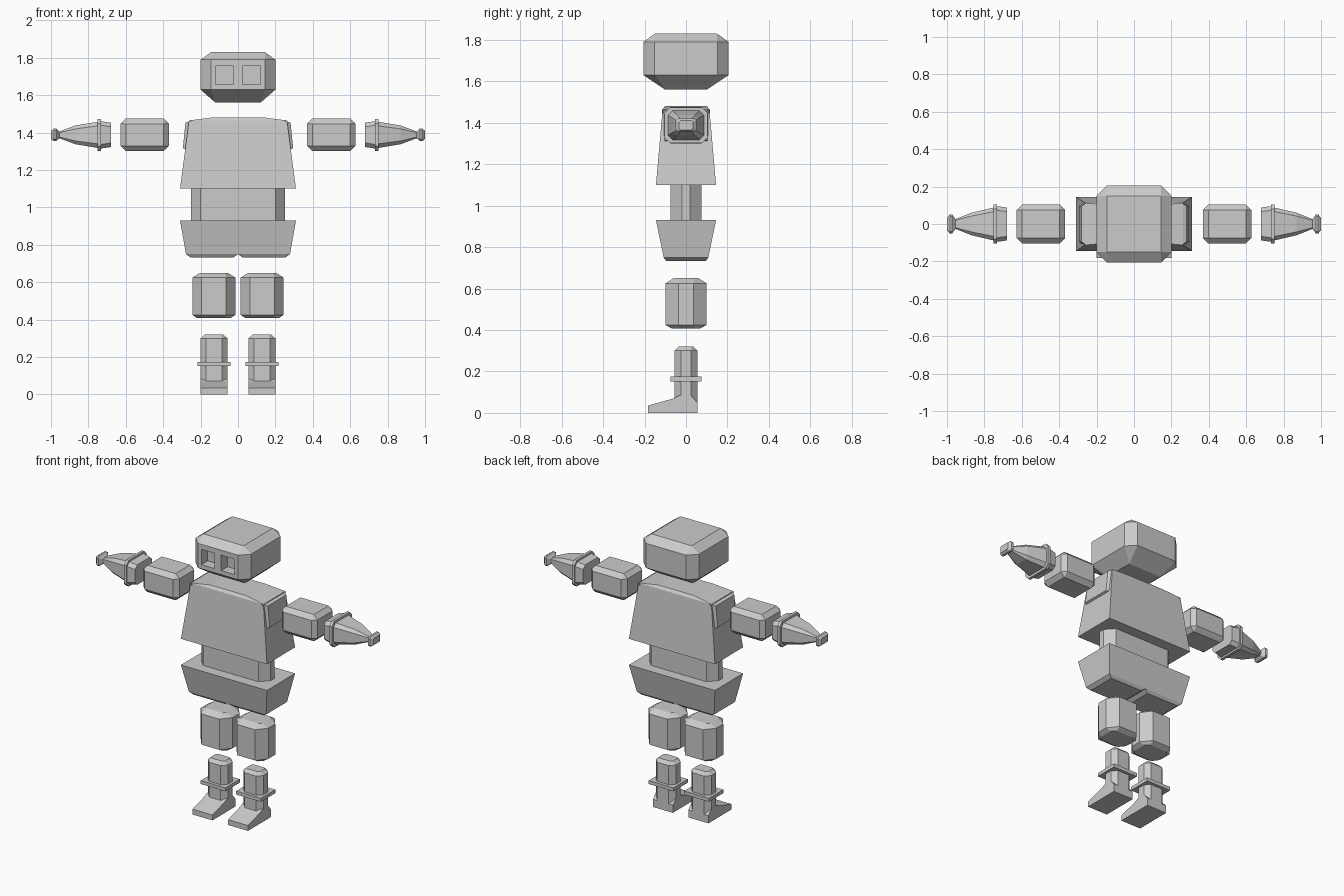
import bpy, bmesh
from mathutils import Vector

if "Cube" in bpy.data.objects:
    bpy.data.objects.remove(bpy.data.objects["Cube"])

grey = bpy.data.materials.new("light grey")
grey.diffuse_color = (0.6, 0.6, 0.6, 1)
grey.use_nodes = True
grey.node_tree.nodes["Principled BSDF"].inputs["Base Color"].default_value = grey.diffuse_color


def finish(name, bm):
    bmesh.ops.remove_doubles(bm, verts=bm.verts, dist=0.0005)
    bmesh.ops.recalc_face_normals(bm, faces=bm.faces)
    me = bpy.data.meshes.new(name)
    bm.to_mesh(me)
    bm.free()
    me.materials.append(grey)
    ob = bpy.data.objects.new(name, me)
    bpy.context.collection.objects.link(ob)
    return ob


def loft(name, sections, place):
    """Loft chamfered rectangles (t, half a, half b, chamfer a, chamfer b)."""
    bm = bmesh.new()
    rings = []
    for t, a, b, ca, cb in sections:
        pts = [(a, b - cb), (a - ca, b), (ca - a, b), (-a, b - cb),
               (-a, cb - b), (ca - a, -b), (a - ca, -b), (a, cb - b)]
        rings.append([bm.verts.new(place(t, u, v)) for u, v in pts])
    for r, q in zip(rings, rings[1:]):
        for i in range(8):
            j = (i + 1) % 8
            bm.faces.new((r[i], r[j], q[j], q[i]))
    bm.faces.new(rings[0])
    bm.faces.new(rings[-1])
    return finish(name, bm)


def upright(x=0, y=0):
    return lambda t, u, v: Vector((x + u, y + v, t))


def sideways(s, z):
    return lambda t, u, v: Vector((s * t, u, z + v))


# Head with two square eye recesses
head = loft("head", [(1.56, .12, .10, 0, 0), (1.63, .20, .206, .055, .055),
                     (1.79, .20, .206, .055, .055), (1.83, .145, .15, 0, 0)], upright())
bm = bmesh.new()
for s in (-1, 1):
    cube = bmesh.ops.create_cube(bm, size=1)["verts"]
    for v in cube:
        v.co = Vector((s * .072 + v.co.x * .097, -.20 + v.co.y * .12, 1.707 + v.co.z * .10))
cutter = finish("eye_cutter", bm)
cutter.hide_render = True
cutter.hide_viewport = True
mod = head.modifiers.new("eyes", "BOOLEAN")
mod.operation = "DIFFERENCE"
mod.solver = "EXACT"
mod.object = cutter

# Torso, waist and pelvis
loft("torso", [(1.10, .31, .145, 0, 0), (1.465, .262, .113, 0, 0),
               (1.482, .13, .10, 0, 0)], upright())
loft("waist", [(.93, .25, .075, .05, .055), (1.10, .25, .075, .05, .055)], upright())
loft("pelvis", [(.75, .278, .108, 0, 0), (.93, .31, .145, 0, 0)], upright())

for s, side in ((-1, "left"), (1, "right")):
    # Pelvis underside lobe
    loft(side + "_hip", [(.733, .115, .095, 0, 0), (.75, .139, .108, 0, 0)], upright(s * .139))
    # Shoulder socket, sloping with the torso side
    slope = lambda t, u, v: Vector((s * (t - v * .10), u, 1.385 + v))
    loft(side + "_shoulder", [(.26, .115, .08, 0, 0), (.288, .095, .068, 0, 0)], slope)
    # Upper arm
    loft(side + "_upper_arm", [(.37, .076, .06, 0, 0), (.397, .103, .087, .028, .028),
                               (.60, .103, .087, .028, .028), (.627, .076, .06, 0, 0)],
         sideways(s, 1.388))
    # Forearm: cuff, raised band, taper and end knob
    loft(side + "_forearm", [(.68, .088, .065, .022, .022), (.732, .095, .073, .022, .022),
                             (.732, .104, .085, .025, .025), (.75, .104, .085, .025, .025),
                             (.75, .088, .07, .022, .022), (.87, .06, .05, .018, .018),
                             (.955, .026, .018, .006, .006), (.972, .05, .033, .01, .01),
                             (.985, .05, .033, .01, .01), (1.0, .033, .022, .006, .006)],
         sideways(s, 1.388))
    # Thigh
    loft(side + "_thigh", [(.408, .088, .07, .025, .025), (.425, .115, .10, .05, .065),
                           (.625, .115, .10, .05, .065), (.65, .075, .06, .015, .015)],
         upright(s * .129))
    # Shin and ankle band
    loft(side + "_shin", [(.05, .072, .055, .03, .03), (.30, .072, .055, .03, .03),
                          (.32, .05, .035, .012, .012)], upright(s * .128))
    loft(side + "_ankle_band", [(.152, .089, .074, 0, 0), (.175, .089, .074, 0, 0)],
         upright(s * .128))
    # Wedge foot extruded from its side profile
    profile = [(-.183, 0), (.055, 0), (.055, .05), (.025, .083),
               (-.035, .083), (-.06, .07), (-.183, .035)]
    bm = bmesh.new()
    rows = [[bm.verts.new((s * .128 + d, y, z)) for y, z in profile] for d in (-.072, .072)]
    bm.faces.new(rows[0])
    bm.faces.new(rows[1])
    for i in range(len(profile)):
        j = (i + 1) % len(profile)
        bm.faces.new((rows[0][i], rows[0][j], rows[1][j], rows[1][i]))
    finish(side + "_foot", bm)
